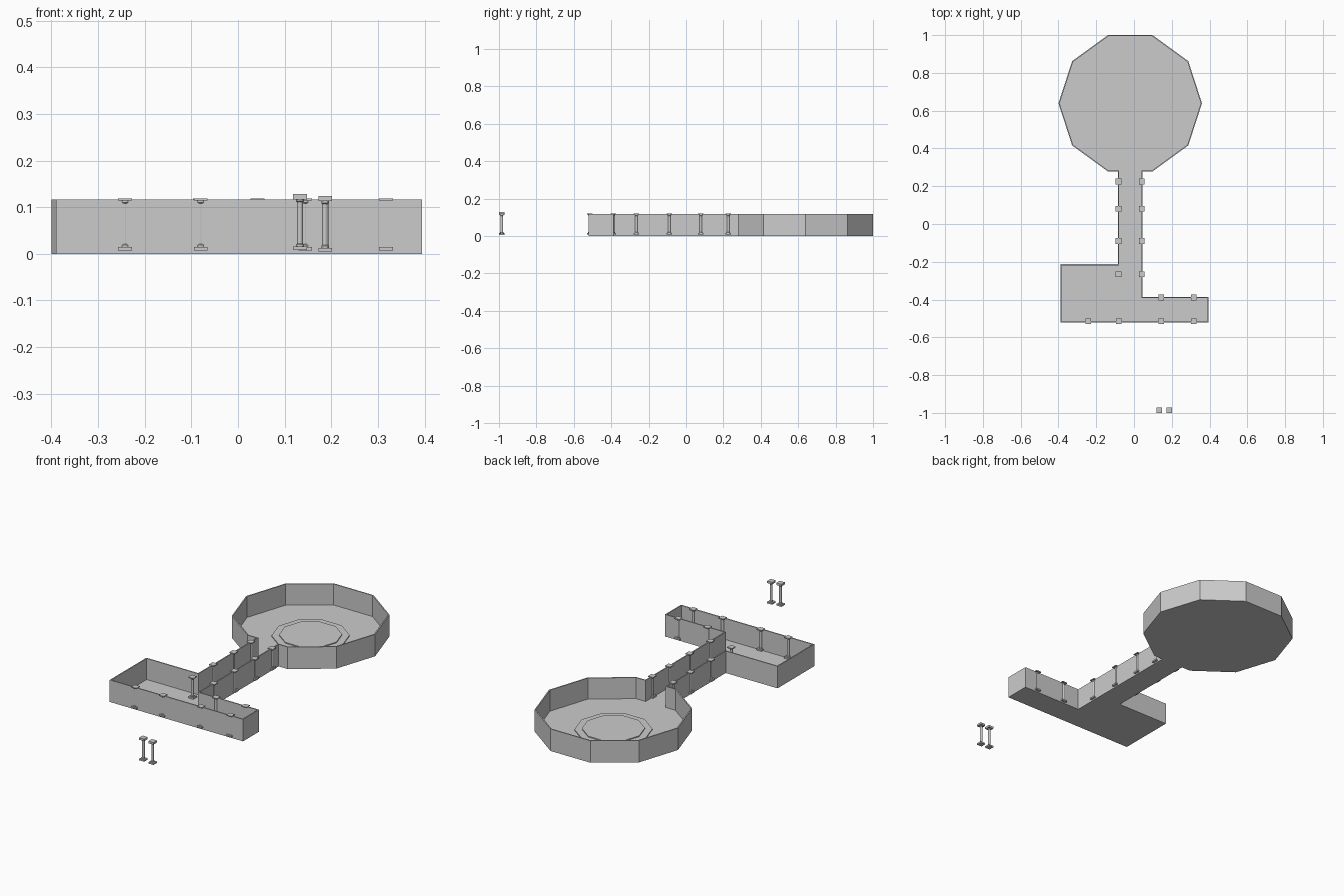
import bpy, bmesh, math
from mathutils import Vector

if "Cube" in bpy.data.objects:
    bpy.data.objects.remove(bpy.data.objects["Cube"])

WALL_TOP, FLOOR, THICK = 0.117, 0.005, 0.006
CX, CY, R = -0.02, 0.639, 0.38


def finish(name, bm, smooth=False):
    bmesh.ops.recalc_face_normals(bm, faces=bm.faces)
    me = bpy.data.meshes.new(name)
    bm.to_mesh(me)
    bm.free()
    ob = bpy.data.objects.new(name, me)
    bpy.context.collection.objects.link(ob)
    return ob


def inset(pts, d):
    # mitred inward offset of a counter-clockwise outline
    out = []
    for i, p in enumerate(pts):
        a = (p - pts[i - 1]).normalized()
        b = (pts[(i + 1) % len(pts)] - p).normalized()
        n1, n2 = Vector((-a.y, a.x)), Vector((-b.y, b.x))
        out.append(p + (n1 + n2) * d / (1 + n1.dot(n2)))
    return out


def stack(bm, rings, close=True):
    # bridges successive rings of points, capping both ends
    loops = [[bm.verts.new(p) for p in ring] for ring in rings]
    for lo, hi in zip(loops, loops[1:]):
        n = len(lo)
        for i in range(n):
            j = (i + 1) % n
            bm.faces.new((lo[i], lo[j], hi[j], hi[i]))
    bm.faces.new(loops[0][::-1])
    bm.faces.new(loops[-1])


def polygon(x, y, z, r, n, turn=0):
    return [(x + r * math.cos(turn + 2 * math.pi * k / n),
             y + r * math.sin(turn + 2 * math.pi * k / n), z) for k in range(n)]


# connected hall, corridor and ten-sided chamber: floor and open-topped walls
south = CY - R * math.sin(math.radians(72))
outline = [Vector(p) for p in ((-0.085, south), (-0.085, -0.213), (-0.39, -0.213),
                               (-0.39, -0.522), (0.395, -0.522), (0.395, -0.387),
                               (0.045, -0.387), (0.045, south))]
for k in range(10):
    a = math.radians(-72 + 36 * k)
    outline.append(Vector((CX + R * math.cos(a), CY + R * math.sin(a))))
inner = inset(outline, THICK)
bm = bmesh.new()
stack(bm, [[(p.x, p.y, z) for p in ring] for ring, z in
           ((outline, 0), (outline, WALL_TOP), (inner, WALL_TOP), (inner, FLOOR))])
finish("floor_and_walls", bm)

# low ten-sided platform in the chamber
bm = bmesh.new()
stack(bm, [polygon(CX, CY, z, r, 10) for z, r in
           ((FLOOR, 0.188), (0.010, 0.188), (0.010, 0.152), (0.015, 0.152))])
finish("chamber_platform", bm)


def pillar(name, x, y, z0, z1, r=0.0065, cap=0.008):
    bm = bmesh.new()
    # square plinth and capital
    for a, b in ((z0, z0 + 0.008), (z1 - cap, z1)):
        stack(bm, [polygon(x, y, z, 0.0148 * math.sqrt(2), 4, math.pi / 4) for z in (a, b)])
    # round shaft with flared ends
    lo, hi = z0 + 0.008, z1 - cap
    stack(bm, [polygon(x, y, z, rr, 12) for z, rr in
               ((lo, r * 1.3), (lo + 0.004, r * 1.3), (lo + 0.006, r),
                (hi - 0.006, r), (hi - 0.004, r * 1.3), (hi, r * 1.3))])
    ob = finish(name, bm)
    ob.data.shade_flat()
    return ob


# pillars along the corridor and the lower hall
spots = [(x, y) for y in (0.225, 0.08, -0.09, -0.265) for x in (-0.082, 0.042)]
spots += [(x, -0.515) for x in (-0.242, -0.08, 0.144, 0.317)]
spots += [(x, -0.389) for x in (0.144, 0.317)]
for i, (x, y) in enumerate(spots):
    pillar(f"pillar_{i + 1}", x, y, 0.007, 0.119, r=0.0075 if x < 0.3 else 0.0055, cap=0.005)

# two loose pillars out front
pillar("loose_pillar_left", 0.133, -0.985, 0.008, 0.128, cap=0.011)
pillar("loose_pillar_right", 0.187, -0.985, 0.005, 0.124, cap=0.011)
